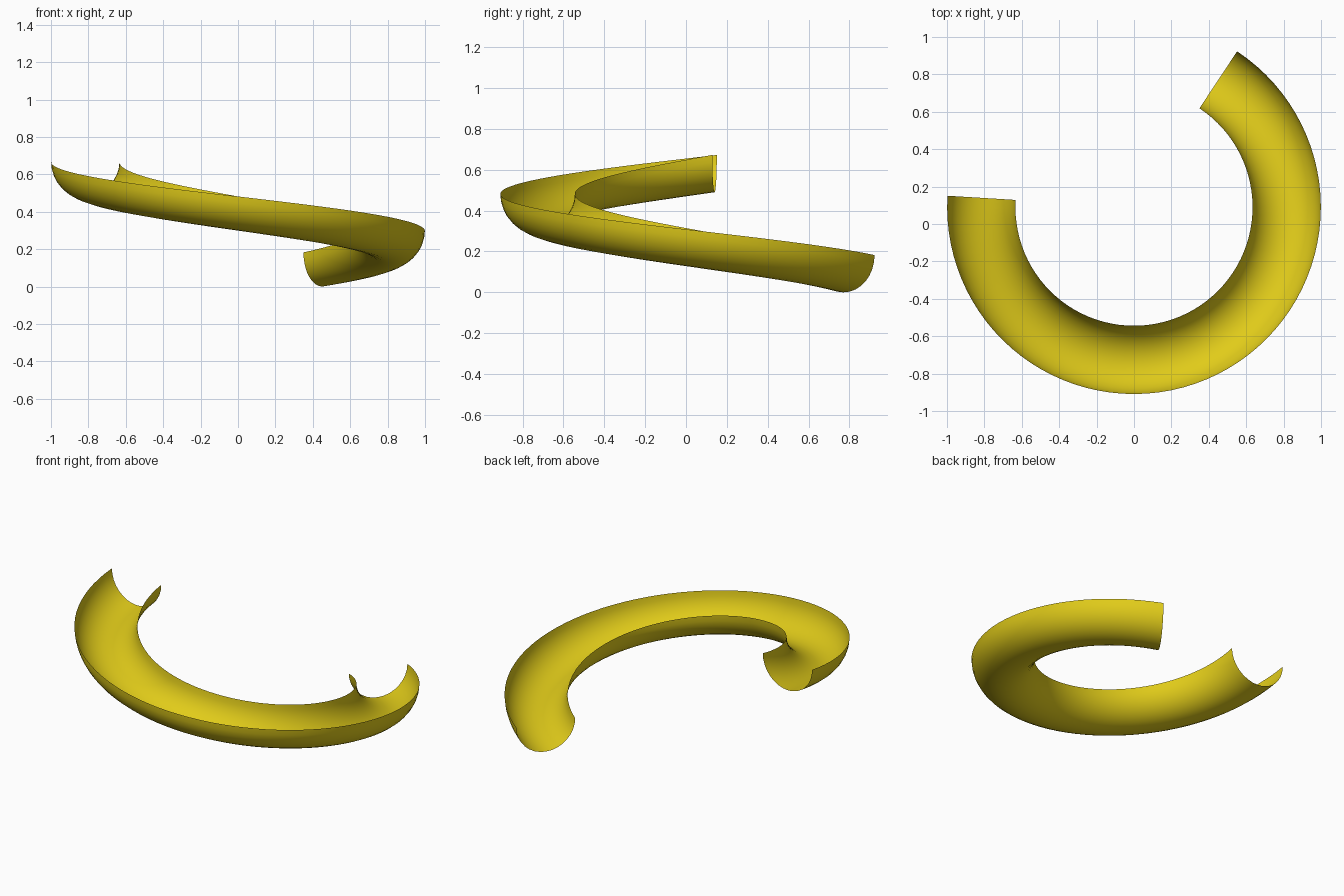
import bpy, bmesh, math

if "Cube" in bpy.data.objects:
    bpy.data.objects.remove(bpy.data.objects["Cube"])

CENTER_Y = 0.09               # helix axis
RADIUS, TUBE = 0.8165, 0.1825  # path radius and half-pipe radius
START, SWEEP, RISE = math.radians(56.5), math.radians(240), 0.49
STEPS, SIDES = 64, 16

# Half-pipe profile swept along a rising spiral
bm = bmesh.new()
rings = []
for i in range(STEPS + 1):
    t = i / STEPS
    a = START - SWEEP * t
    ring = []
    for j in range(SIDES + 1):
        p = math.pi * (1 + j / SIDES)
        r = RADIUS + TUBE * math.cos(p)
        z = TUBE * (1 + math.sin(p)) + RISE * t
        ring.append(bm.verts.new((r * math.cos(a), CENTER_Y + r * math.sin(a), z)))
    rings.append(ring)
for r0, r1 in zip(rings, rings[1:]):
    for j in range(SIDES):
        bm.faces.new((r0[j], r0[j + 1], r1[j + 1], r1[j]))
bmesh.ops.recalc_face_normals(bm, faces=bm.faces)

mesh = bpy.data.meshes.new("spiral_slide")
bm.to_mesh(mesh)
bm.free()
slide = bpy.data.objects.new("spiral_slide", mesh)
bpy.context.collection.objects.link(slide)
mesh.shade_smooth()

# Yellow plastic
mat = bpy.data.materials.new("yellow")
mat.diffuse_color = (0.75, 0.6, 0.01, 1)
mat.use_nodes = True
mat.node_tree.nodes["Principled BSDF"].inputs["Base Color"].default_value = mat.diffuse_color
mesh.materials.append(mat)
